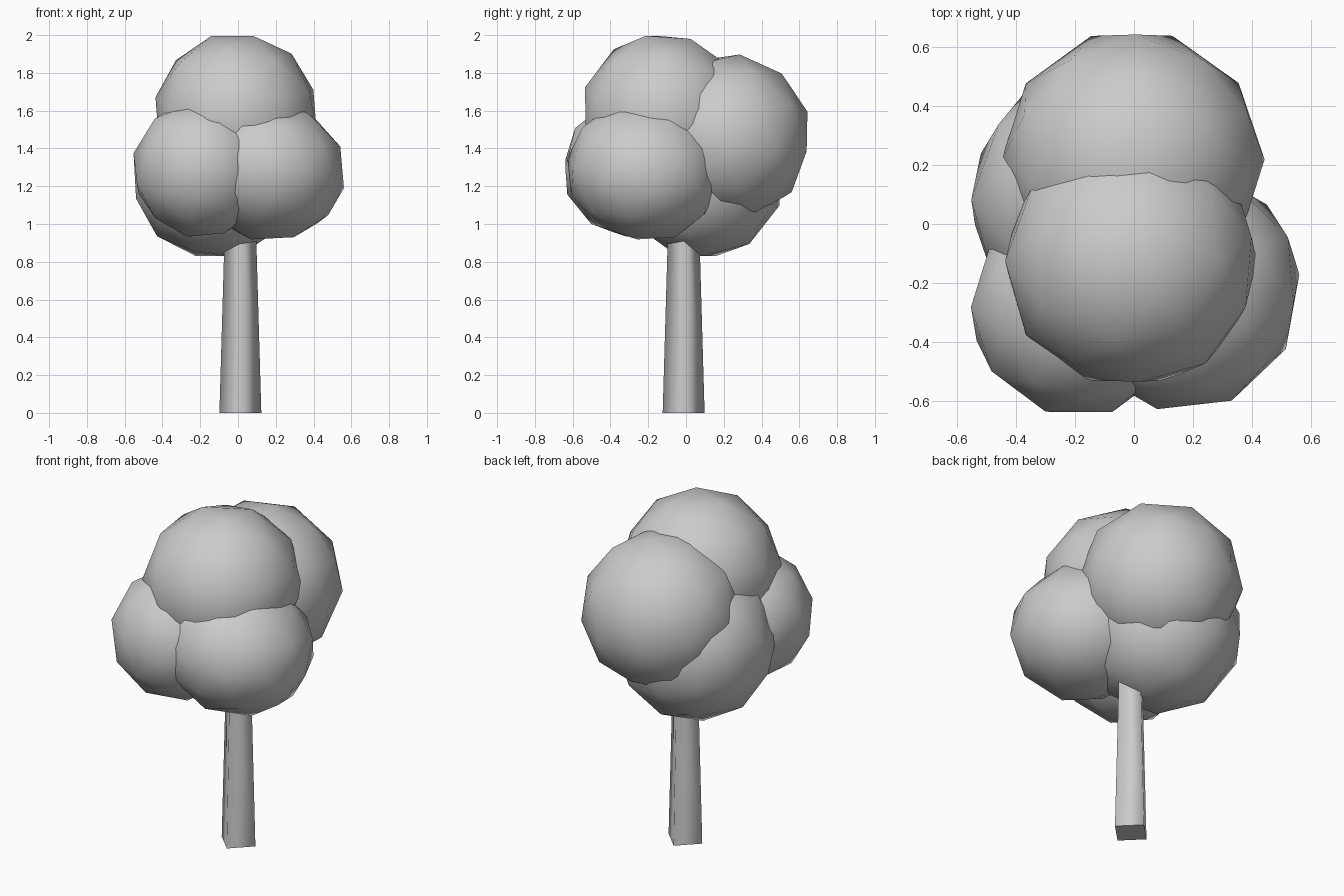
import bpy
from math import radians

if "Cube" in bpy.data.objects:
    bpy.data.objects.remove(bpy.data.objects["Cube"])

# One plain grey for the whole tree
GREY = (0.6, 0.6, 0.6, 1)
grey = bpy.data.materials.new("plain grey")
grey.use_nodes = True
grey.diffuse_color = GREY
grey.node_tree.nodes["Principled BSDF"].inputs["Base Color"].default_value = GREY


def finish(name):
    obj = bpy.context.object
    obj.name = name
    obj.data.materials.append(grey)
    return obj


def foliage(name, centre, radius, turn, height=1.0):
    """Low-poly, smooth-shaded clump of leaves, turned by x, y, z degrees."""
    bpy.ops.mesh.primitive_ico_sphere_add(
        subdivisions=2, radius=radius, location=centre,
        rotation=[radians(angle) for angle in turn])
    clump = finish(name)
    clump.scale.z = height
    bpy.ops.object.shade_smooth()


# Crown: five overlapping clumps
foliage("top_foliage", (-0.01, -0.124, 1.578), 0.437, (15, 8, 18))
foliage("back_foliage", (-0.003, 0.218, 1.456), 0.447, (-7, 6, 18))
foliage("front_right_foliage", (-0.19, -0.285, 1.295), 0.372, (0, 13, 18))
foliage("front_left_foliage", (0.153, -0.217, 1.287), 0.422, (0, 14, 25), height=0.9)
foliage("lower_foliage", (-0.122, 0.083, 1.255), 0.443, (14, 10, 18))

# Trunk: tapered four-sided post with soft sides and a crisp base
bpy.ops.mesh.primitive_cone_add(
    vertices=4, radius1=0.111, radius2=0.079, depth=1.1,
    location=(0.0125, -0.0125, 0.55))
trunk = finish("trunk")
for face in trunk.data.polygons:
    face.use_smooth = abs(face.normal.z) < 0.5
